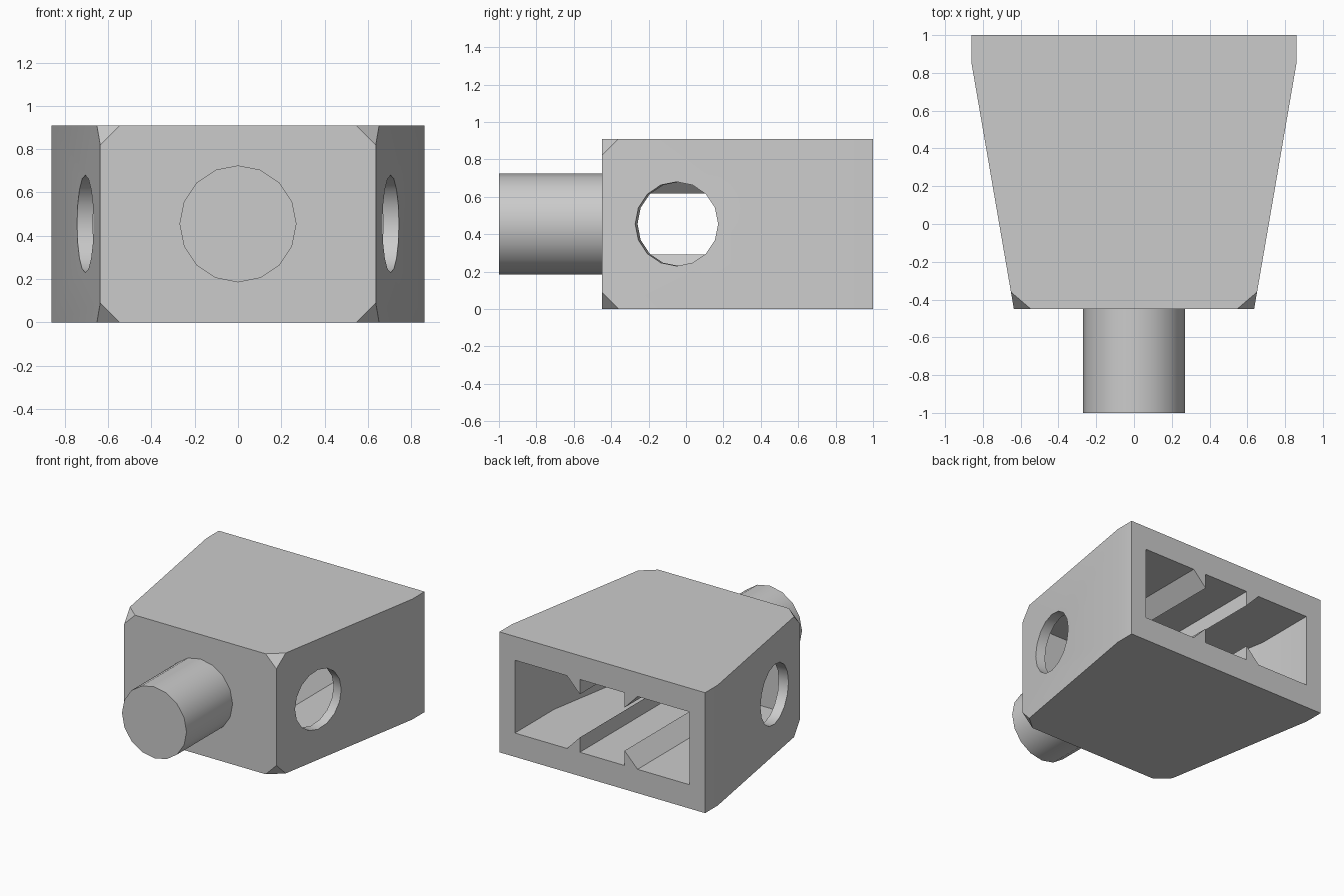
import bpy
import bmesh
import math
from mathutils import Matrix, Vector

cube = bpy.data.objects.get("Cube")
if cube:
    bpy.data.objects.remove(cube, do_unlink=True)

BACK, FRONT, HEIGHT = 1.0, -0.45, 0.91
MID = HEIGHT / 2
BEND = 0.85          # where the side walls start to taper
WIDE, NARROW = 0.86, 0.636
SLOPE = (WIDE - NARROW) / (BEND - FRONT)
WALL = 0.075

grey = bpy.data.materials.new("light grey")
grey.use_nodes = True
grey.diffuse_color = (0.6, 0.6, 0.6, 1)
grey.node_tree.nodes["Principled BSDF"].inputs["Base Color"].default_value = (0.6, 0.6, 0.6, 1)


def outer_x(y):
    return WIDE - SLOPE * (BEND - y)


def make_object(name, bm):
    bmesh.ops.recalc_face_normals(bm, faces=bm.faces)
    mesh = bpy.data.meshes.new(name)
    bm.to_mesh(mesh)
    bm.free()
    mesh.materials.append(grey)
    obj = bpy.data.objects.new(name, mesh)
    bpy.context.collection.objects.link(obj)
    return obj


def prism(points, offset):
    """Solid made by sweeping a polygon along an offset."""
    bm = bmesh.new()
    face = bm.faces.new([bm.verts.new(p) for p in points])
    swept = bmesh.ops.extrude_face_region(bm, geom=[face], use_keep_orig=True)
    verts = [g for g in swept["geom"] if isinstance(g, bmesh.types.BMVert)]
    bmesh.ops.translate(bm, vec=offset, verts=verts)
    return bm


def mirrored_plan(half, z):
    """Closed plan outline from the +x half, listed back to front."""
    return [(x, y, z) for x, y in half] + [(-x, y, z) for x, y in reversed(half)]


def cylinder(name, radius, length, centre, axis):
    bm = bmesh.new()
    turn = Vector(axis).to_track_quat('Z', 'Y').to_matrix().to_4x4()
    bmesh.ops.create_cone(bm, cap_ends=True, segments=16, radius1=radius, radius2=radius,
                          depth=length, matrix=Matrix.Translation(centre) @ turn)
    return make_object(name, bm)


def cut(target, cutter):
    """Subtract a cutter for good and discard it."""
    cutter.hide_render = True
    mod = target.modifiers.new("cut", 'BOOLEAN')
    mod.operation = 'DIFFERENCE'
    mod.solver = 'EXACT'
    mod.object = cutter
    bpy.context.view_layer.objects.active = target
    bpy.ops.object.modifier_apply(modifier=mod.name)
    bpy.data.objects.remove(cutter, do_unlink=True)


# Tapered housing with four clipped front corners
bm = prism(mirrored_plan([(WIDE, BACK), (WIDE, BEND), (NARROW, FRONT)], 0), (0, 0, HEIGHT))
clip = 0.09
for sx in (1, -1):
    for sz in (1, -1):
        a, b, c = [Vector((sx * x, y, MID + sz * z)) for x, y, z in (
            (NARROW - clip, FRONT, MID),
            (outer_x(FRONT + clip), FRONT + clip, MID),
            (NARROW, FRONT, MID - clip))]
        normal = (b - a).cross(c - a)
        if normal.dot(a - Vector((0, 0, MID))) < 0:
            normal.negate()
        bmesh.ops.bisect_plane(bm, geom=bm.verts[:] + bm.edges[:] + bm.faces[:],
                               plane_co=a, plane_no=normal, clear_outer=True)
        bmesh.ops.holes_fill(bm, edges=[e for e in bm.edges if e.is_boundary])
housing = make_object("housing", bm)

# Cavity open at the back, straight at first and then tapered
floor, mouth, end = 0.18, 0.73, -0.33
bend_in = BEND - (WIDE - WALL - mouth) / SLOPE
cavity = make_object("cavity_cutter", prism(
    mirrored_plan([(mouth, BACK + 0.1), (mouth, bend_in), (outer_x(end) - WALL, end)], floor),
    (0, 0, HEIGHT - 2 * floor)))

# Ridges on floor and ceiling: sloped outside, upright inside
inner, foot, rise, deep = 0.187, 0.295, 0.112, 0.05
for sx in (1, -1):
    for sz in (1, -1):
        section = [(inner, -deep), (inner, rise), (foot, 0), (foot, -deep)]
        points = [(sx * x, end - deep, MID + sz * (floor + z - MID)) for x, z in section]
        ridge = make_object("ridge_cutter", prism(points, (0, BACK + 0.3 - end, 0)))
        cut(cavity, ridge)
cut(housing, cavity)

# Round holes square to the slanted side walls
hole_y = -0.05
for sx in (1, -1):
    cut(housing, cylinder("hole_cutter", 0.225, 0.4,
                          (sx * outer_x(hole_y), hole_y, MID), (sx, -SLOPE, 0)))

# Front peg
peg_end = FRONT + 0.05
peg = cylinder("front_peg", 0.27, peg_end + 1, (0, (peg_end - 1) / 2, MID), (0, -1, 0))

# Smooth the round parts, keep the sharp edges
bpy.ops.object.select_all(action='DESELECT')
for obj in (housing, peg):
    obj.select_set(True)
bpy.context.view_layer.objects.active = housing
bpy.ops.object.shade_smooth_by_angle(angle=math.radians(30))
